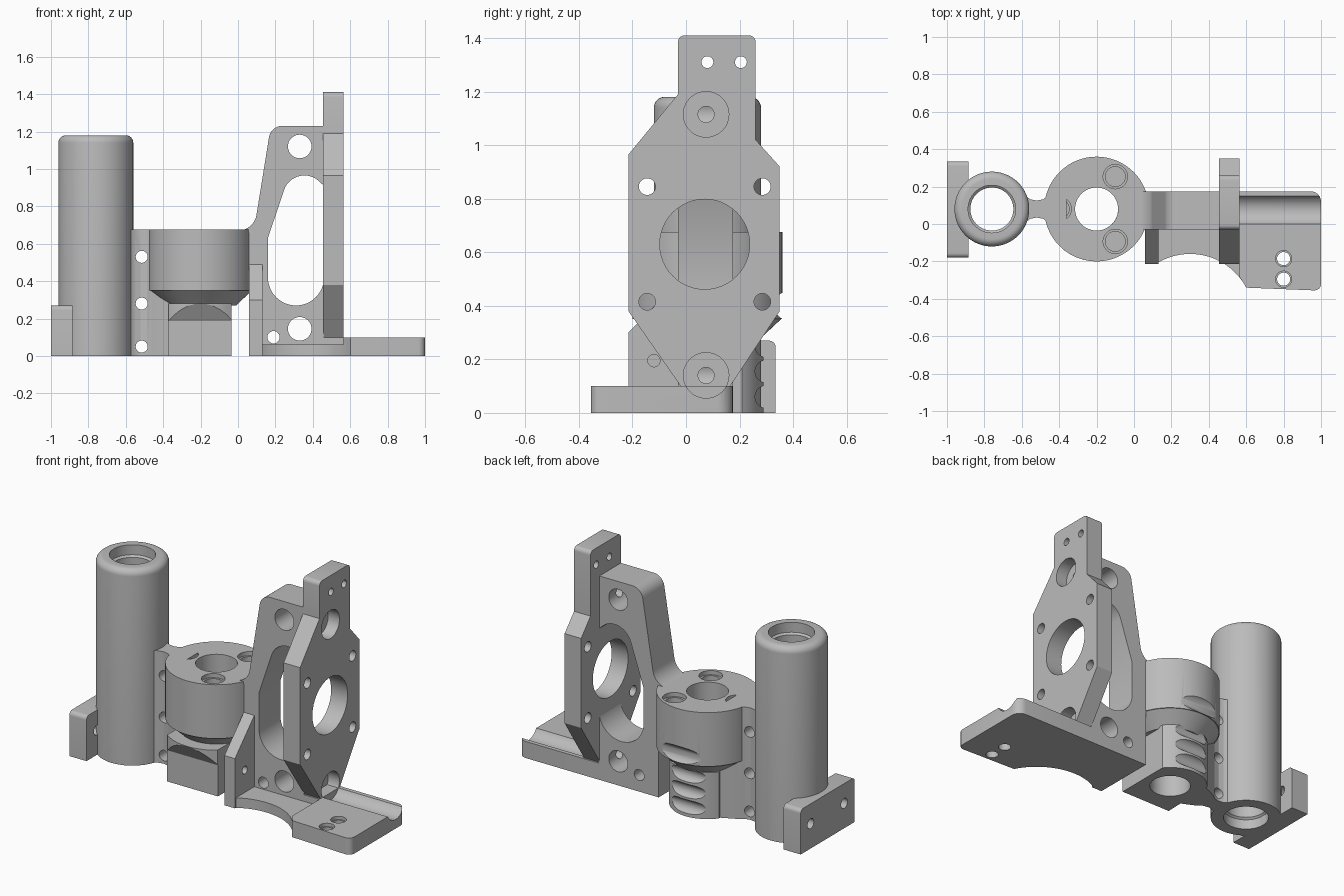
import bpy
import bmesh
from math import sin, cos, pi, radians
from mathutils import Matrix, Vector

if "Cube" in bpy.data.objects:
    bpy.data.objects.remove(bpy.data.objects["Cube"])

grey = bpy.data.materials.new("plain_grey")
grey.use_nodes = True
colour = (0.5, 0.5, 0.5, 1)
grey.diffuse_color = colour
grey.node_tree.nodes["Principled BSDF"].inputs["Base Color"].default_value = colour

MID = 0.08                      # shared y centre of the tube and holder
TUBE, HOLDER = (-0.76, MID), (-0.2, MID)
parts = []


def finish(name, bm, keep=True):
    bmesh.ops.recalc_face_normals(bm, faces=bm.faces)
    mesh = bpy.data.meshes.new(name)
    bm.to_mesh(mesh)
    bm.free()
    ob = bpy.data.objects.new(name, mesh)
    bpy.context.collection.objects.link(ob)
    mesh.materials.append(grey)
    if keep:
        parts.append(ob)
    return ob


def arc(c, r, a0, a1, n=16):
    return [(c[0] + r * cos(radians(a0 + (a1 - a0) * i / n)),
             c[1] + r * sin(radians(a0 + (a1 - a0) * i / n))) for i in range(n + 1)]


def prism(name, pts, axis, lo, hi, keep=True):
    """Extrude a 2D outline along an axis, from lo to hi."""
    place = {"x": lambda u, v, w: (w, u, v),
             "y": lambda u, v, w: (u, w, v),
             "z": lambda u, v, w: (u, v, w)}[axis]
    bm = bmesh.new()
    face = bm.faces.new([bm.verts.new(place(u, v, lo)) for u, v in pts])
    out = bmesh.ops.extrude_face_region(bm, geom=[face])
    moved = [g for g in out["geom"] if isinstance(g, bmesh.types.BMVert)]
    bmesh.ops.translate(bm, verts=moved, vec=Vector(place(0, 0, hi - lo)))
    return finish(name, bm, keep)


def rect(u0, u1, v0, v1):
    return [(u0, v0), (u1, v0), (u1, v1), (u0, v1)]


def rod(axis, c, r, lo, hi):
    return prism("cutter", arc(c, r, 0, 352.5, 47), axis, lo, hi, False)


def lathe(name, profile, c):
    """Spin a closed radius/height profile round a vertical axis."""
    bm = bmesh.new()
    vs = [bm.verts.new((c[0] + r, c[1], z)) for r, z in profile]
    es = [bm.edges.new((vs[i - 1], vs[i])) for i in range(len(vs))]
    bmesh.ops.spin(bm, geom=vs + es, cent=(c[0], c[1], 0), axis=(0, 0, 1),
                   angle=2 * pi, steps=64, use_merge=True)
    bmesh.ops.remove_doubles(bm, verts=bm.verts, dist=1e-5)
    return finish(name, bm)


def carve(obs, cutters, mode="DIFFERENCE"):
    for ob in obs:
        for c in cutters:
            m = ob.modifiers.new("carve", "BOOLEAN")
            m.operation, m.solver, m.object = mode, "EXACT", c
        bpy.context.view_layer.update()
        ev = ob.evaluated_get(bpy.context.evaluated_depsgraph_get())
        mesh = bpy.data.meshes.new_from_object(ev)
        ob.modifiers.clear()
        ob.data = mesh
    for c in cutters:
        bpy.data.objects.remove(c)


# Tall guide tube with a rounded rim and stepped bore
lathe("guide_tube", [(0.127, 0), (0.2, 0)] + arc((0.16, 1.14), 0.04, 0, 90, 8)
      + [(0.127, 1.18), (0.127, 1.12), (0.115, 1.11), (0.115, 0.07), (0.127, 0.06)], TUBE)

# End bracket beside the tube
end = prism("end_bracket", [(-0.18, 0), (0.335, 0)] + arc((0.31, 0.245), 0.025, 0, 90, 6)
            + arc((-0.155, 0.245), 0.025, 90, 180, 6), "x", -1, -0.885)
carve([end], [rod("x", (MID + s * 0.16, 0.15), 0.03, -1.1, -0.8) for s in (-1, 1)])

# Pinched web between tube and holder
side = [(-0.64, 0.12), (-0.585, 0.075), (-0.555, 0.052), (-0.52, 0.045),
        (-0.485, 0.052), (-0.455, 0.075), (-0.36, 0.12)]
web = prism("joining_web", [(x, MID + y) for x, y in side]
            + [(x, MID - y) for x, y in reversed(side)], "z", 0, 0.675)
carve([web], [rod("y", (-0.515, z), 0.032, -0.3, 0.5) for z in (0.05, 0.28, 0.53)]
      + [rod("z", TUBE, 0.16, -1, 2), rod("z", HOLDER, 0.15, -1, 2)])

# Screw holder: round head with a tapered underside
head = lathe("holder_head", [(0.115, 0.27), (0.19, 0.27), (0.2, 0.28), (0.275, 0.35),
                             (0.28, 0.35), (0.28, 0.675), (0.115, 0.675)], HOLDER)
cuts = [rod("x", (0.385, 0.4), 0.055, -0.5, 0.1)]
for a in (60, 180, 300):
    spot = (HOLDER[0] + 0.2 * cos(radians(a)), MID + 0.2 * sin(radians(a)))
    cuts += [rod("z", spot, 0.065, 0.65, 0.8), rod("z", spot, 0.053, 0.45, 0.66)]
carve([head], cuts)

# Holder foot with grooved round back and flat front
foot = prism("holder_foot", [(-0.375, -0.142), (-0.035, -0.142)]
             + arc(HOLDER, 0.21, 38, 142, 24), "z", 0, 0.28)
carve([foot], [rod("z", HOLDER, 0.115, -1, 1)]
      + [rod("x", (0.3, z), 0.042, -0.6, 0.2) for z in (0.06, 0.155, 0.25)])

# Overhanging lip on the front of the foot
lip = prism("foot_lip", [(-0.14, 0.185), (-0.2, 0.28), (-0.1, 0.28), (-0.1, 0.185)],
            "x", -0.375, -0.035)
carve([lip], [rod("z", HOLDER, 0.28, 0, 1)], "INTERSECT")

# Upright wall with long opening
wall = prism("upright_wall", [(0.06, 0), (0.565, 0), (0.565, 0.1), (0.46, 0.1), (0.46, 1.23)]
             + arc((0.235, 1.16), 0.07, 90, 170, 8)
             + arc((0.0, 0.77), 0.1, -10, -70, 8) + [(0.03, 0.675), (0.06, 0.66)],
             "y", -0.03, 0.175)
carve([wall], [
    prism("cutter", arc((0.31, 0.42), 0.15, 0, -180, 24) + [(0.16, 0.63)]
          + arc((0.355, 0.85), 0.115, 160, 45, 16) + [(0.47, 0.9), (0.47, 0.42)],
          "y", -1, 1, False)]
    + [rod("y", (0.33, z), 0.063, -1, 1) for z in (0.145, 1.12)]
    + [rod("y", (0.19, 0.1), 0.033, -1, 1)]
    + [rod("x", (0.075, z), 0.03, 0.33, 0.7) for z in (0.14, 1.115)])

# Side gusset
gusset = prism("side_gusset", [(-0.215, 0), (0, 0), (0, 0.49), (-0.03, 0.49), (-0.215, 0.3)],
               "x", 0.06, 0.13)
carve([gusset], [rod("x", (-0.12, 0.195), 0.023, 0, 0.2)])

# Thin base with a scooped front edge
scoop = arc((0.3, -0.5), 0.34, 120, 28, 24)
prism("thin_base", [(0.06, 0), (0.06, -0.212), (0.12, -0.212)] + scoop + [(0.6, 0)],
      "z", 0, 0.06)

# Thick base tongue with cable groove
tongue = prism("base_tongue", [(0.565, 0.175), (0.565, -0.285)] + scoop[-2:]
               + arc((0.965, -0.32), 0.035, -90, 0, 6) + arc((0.945, 0.12), 0.055, 0, 90, 6),
               "z", 0, 0.1)
carve([tongue], [rod("x", (0.075, 0.14), 0.085, 0.5, 1.1)]
      + [rod("z", (0.8, y), r, lo, 1) for y in (-0.185, -0.295)
         for r, lo in ((0.035, -1), (0.043, 0.08))])

# Faceted motor plate with its bores
plate = prism("motor_plate", [(-0.02, 0.05), (0.165, 0.05), (0.165, 0.1), (0.35, 0.38),
                              (0.35, 0.92), (0.26, 1.02)]
              + arc((0.235, 1.385), 0.025, 0, 90, 5) + arc((-0.005, 1.385), 0.025, 90, 180, 5)
              + [(-0.03, 1.19), (-0.215, 0.965), (-0.215, 0.38), (-0.02, 0.1)],
              "x", 0.455, 0.565)
bores = [rod("x", (0.07, 0.63), 0.168, 0, 1)]
bores += [rod("x", (y, z), 0.031, 0, 1) for y in (-0.145, 0.285) for z in (0.415, 0.845)]
bores += [rod("x", (y, 1.31), 0.022, 0, 1) for y in (0.08, 0.205)]
for z in (0.14, 1.115):
    bores += [rod("x", (0.075, z), 0.085, 0.49, 0.7), rod("x", (0.075, z), 0.03, 0.3, 0.6)]
carve([plate], bores)

# Smooth the curved faces and keep the machined edges crisp
bpy.ops.object.select_all(action="DESELECT")
for ob in parts:
    ob.select_set(True)
bpy.context.view_layer.objects.active = parts[0]
bpy.ops.object.shade_smooth_by_angle(angle=radians(30))
